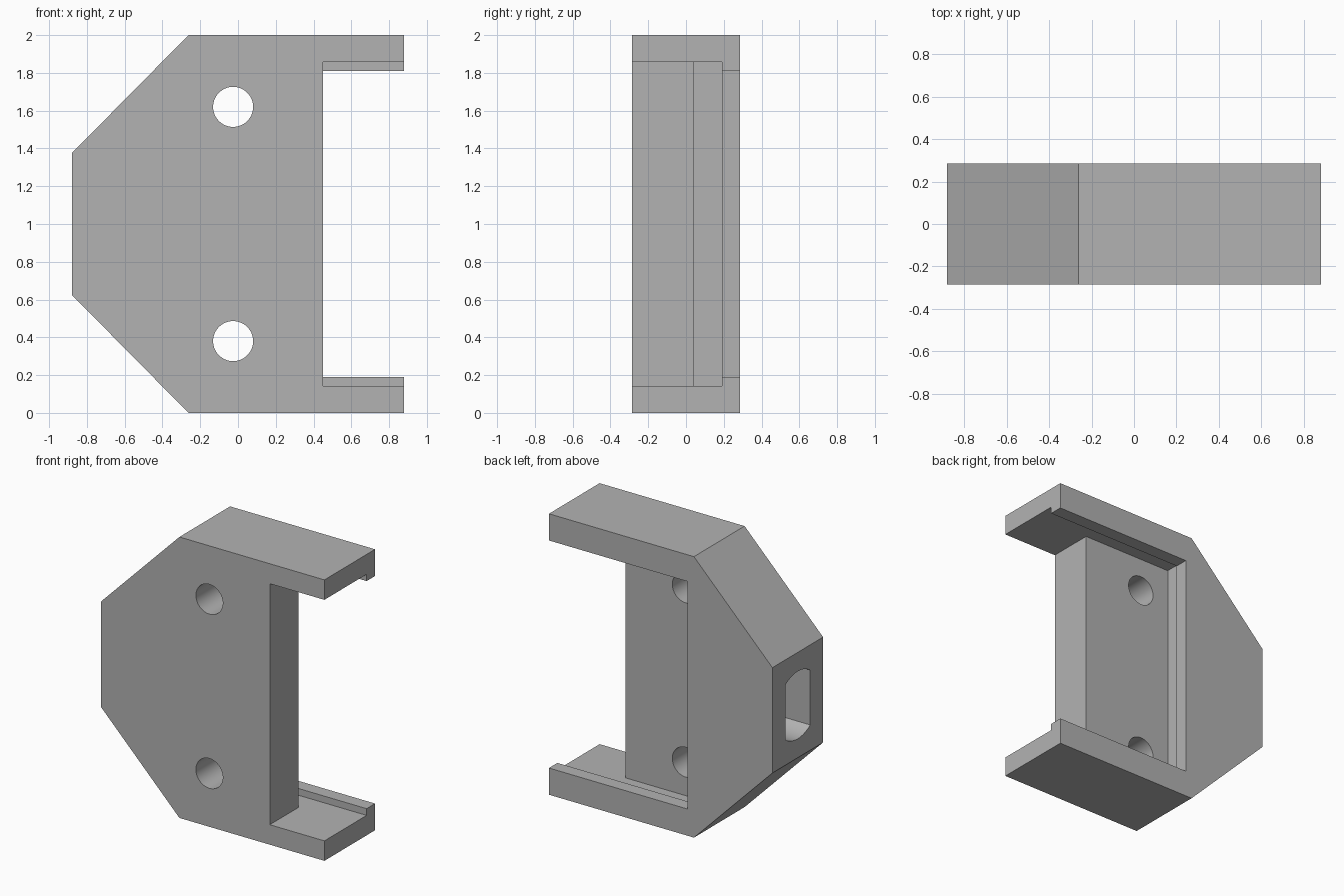
import bpy
import bmesh
from math import sin, cos, asin, pi, radians
from mathutils import Vector

cube = bpy.data.objects.get("Cube")
if cube:
    bpy.data.objects.remove(cube, do_unlink=True)

HALF_X, HALF_Y, TOP = 0.88, 0.285, 2.0
MID = TOP / 2

grey = bpy.data.materials.new("plain grey")
grey.use_nodes = True
colour = (0.448, 0.448, 0.448, 1)
grey.diffuse_color = colour
grey.node_tree.nodes["Principled BSDF"].inputs["Base Color"].default_value = colour


def prism(name, points, offset):
    """Extrude a flat outline along the offset vector."""
    bm = bmesh.new()
    face = bm.faces.new([bm.verts.new(p) for p in points])
    result = bmesh.ops.extrude_face_region(bm, geom=[face])
    moved = [g for g in result["geom"] if isinstance(g, bmesh.types.BMVert)]
    bmesh.ops.translate(bm, verts=moved, vec=Vector(offset))
    bmesh.ops.recalc_face_normals(bm, faces=bm.faces)
    mesh = bpy.data.meshes.new(name)
    bm.to_mesh(mesh)
    bm.free()
    mesh.materials.append(grey)
    obj = bpy.data.objects.new(name, mesh)
    bpy.context.collection.objects.link(obj)
    return obj


def cut(target, cutter):
    """Subtract the cutter and discard it."""
    cutter.hide_render = True
    mod = target.modifiers.new("cut", 'BOOLEAN')
    mod.operation = 'DIFFERENCE'
    mod.solver = 'EXACT'
    mod.object = cutter
    bpy.ops.object.select_all(action='DESELECT')
    bpy.context.view_layer.objects.active = target
    target.select_set(True)
    bpy.ops.object.modifier_apply(modifier=mod.name)
    bpy.data.objects.remove(cutter, do_unlink=True)


# Block with two chamfered corners
outline = [(-HALF_X, 0.625), (-0.262, 0), (HALF_X, 0),
           (HALF_X, TOP), (-0.262, TOP), (-HALF_X, TOP - 0.625)]
bracket = prism("bracket_body", [(x, -HALF_Y, z) for x, z in outline],
                (0, 2 * HALF_Y, 0))

# Inner channel, which opens to the front beyond the plate
channel = [(-0.26, 0.04), (0.45, 0.04), (0.45, -0.4),
           (1, -0.4), (1, 0.19), (-0.26, 0.19)]
cut(bracket, prism("channel_cutter", [(x, y, 0.142) for x, y in channel],
                   (0, 0, TOP - 2 * 0.142)))

# Narrower rear opening, leaving a retaining lip
opening = [(-0.212, 0.1), (1, 0.1), (1, 0.4), (-0.212, 0.4)]
cut(bracket, prism("opening_cutter", [(x, y, 0.19) for x, y in opening],
                   (0, 0, TOP - 2 * 0.19)))

# Two screw holes through the plate
for side in (-1, 1):
    ring = [2 * pi * i / 64 for i in range(64)]
    points = [(-0.026 + 0.106 * cos(a), -0.4, MID + side * 0.62 + 0.106 * sin(a))
              for a in ring]
    cut(bracket, prism("hole_cutter", points, (0, 0.56, 0)))

# Blind socket in the end: a circle with two flattened sides
radius, half_width, steps = 0.24, 0.14, 20
spread = asin(half_width / radius)
arc = [-spread + 2 * spread * i / steps for i in range(steps + 1)]
points = [(-1, s * radius * sin(a), MID + s * radius * cos(a))
          for s in (1, -1) for a in arc]
cut(bracket, prism("socket_cutter", points, (0.52, 0, 0)))

bpy.ops.object.shade_smooth_by_angle(angle=radians(25))
